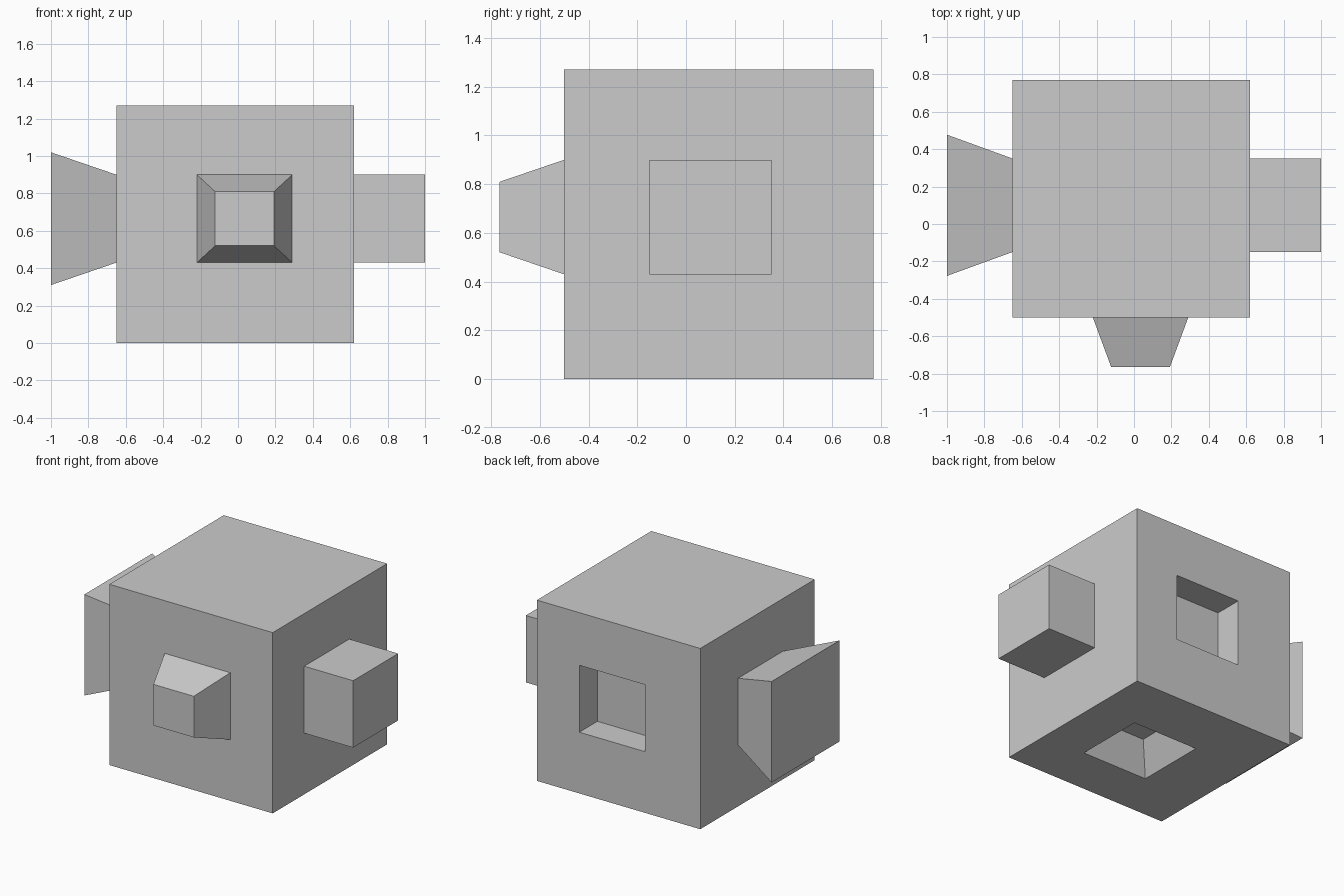
import bpy
import bmesh
from mathutils import Matrix, Vector

default = bpy.data.objects.get("Cube")
if default:
    bpy.data.objects.remove(default, do_unlink=True)

# Plain grey material
grey = bpy.data.materials.new("plain grey")
grey.use_nodes = True
colour = (0.6, 0.6, 0.6, 1)
grey.diffuse_color = colour
grey.node_tree.nodes["Principled BSDF"].inputs["Base Color"].default_value = colour

BLOCK_SIZE = 1.27
BLOCK_CENTRE = Vector((-0.015, 0.135, 0.635))
# Rectangle shared by all pegs and sockets
PATCH_CENTRE = Vector((0.035, 0.10, 0.665))
PATCH_HALF = Vector((0.255, 0.25, 0.235))


def shape_ring(face, axis, level, scale):
    """Move a face's corners onto the scaled patch at a level along the axis."""
    middle = face.calc_center_median()
    for vert in face.verts:
        for i in range(3):
            if i == axis:
                vert.co[i] = level
            else:
                side = 1 if vert.co[i] > middle[i] else -1
                vert.co[i] = PATCH_CENTRE[i] + side * scale * PATCH_HALF[i]


def add_feature(bm, axis, sign, offset, scale):
    """Raise a peg (offset > 0) or sink a socket (offset < 0) in one side."""
    outward = Vector((0, 0, 0))
    outward[axis] = sign
    surface = BLOCK_CENTRE[axis] + sign * BLOCK_SIZE / 2
    bm.normal_update()
    face = max(bm.faces, key=lambda f: f.normal.dot(outward) * f.calc_area())
    for level, size in ((surface, 1), (surface + sign * offset, scale)):
        bmesh.ops.inset_individual(bm, faces=[face], thickness=0.05)
        shape_ring(face, axis, level, size)


# Main block
bm = bmesh.new()
bmesh.ops.create_cube(bm, size=BLOCK_SIZE, matrix=Matrix.Translation(BLOCK_CENTRE))

add_feature(bm, 0, 1, 0.38, 1)         # straight peg on the left
add_feature(bm, 0, -1, 0.35, 1.51)     # flared peg on the right
add_feature(bm, 1, -1, 0.265, 0.615)   # tapered peg on the front
add_feature(bm, 1, 1, -0.2, 1)         # straight socket in the back
add_feature(bm, 2, -1, -0.21, 0.615)   # tapered socket in the underside

bmesh.ops.recalc_face_normals(bm, faces=bm.faces)
mesh = bpy.data.meshes.new("connector_block")
bm.to_mesh(mesh)
bm.free()
mesh.materials.append(grey)
block = bpy.data.objects.new("connector_block", mesh)
bpy.context.collection.objects.link(block)
